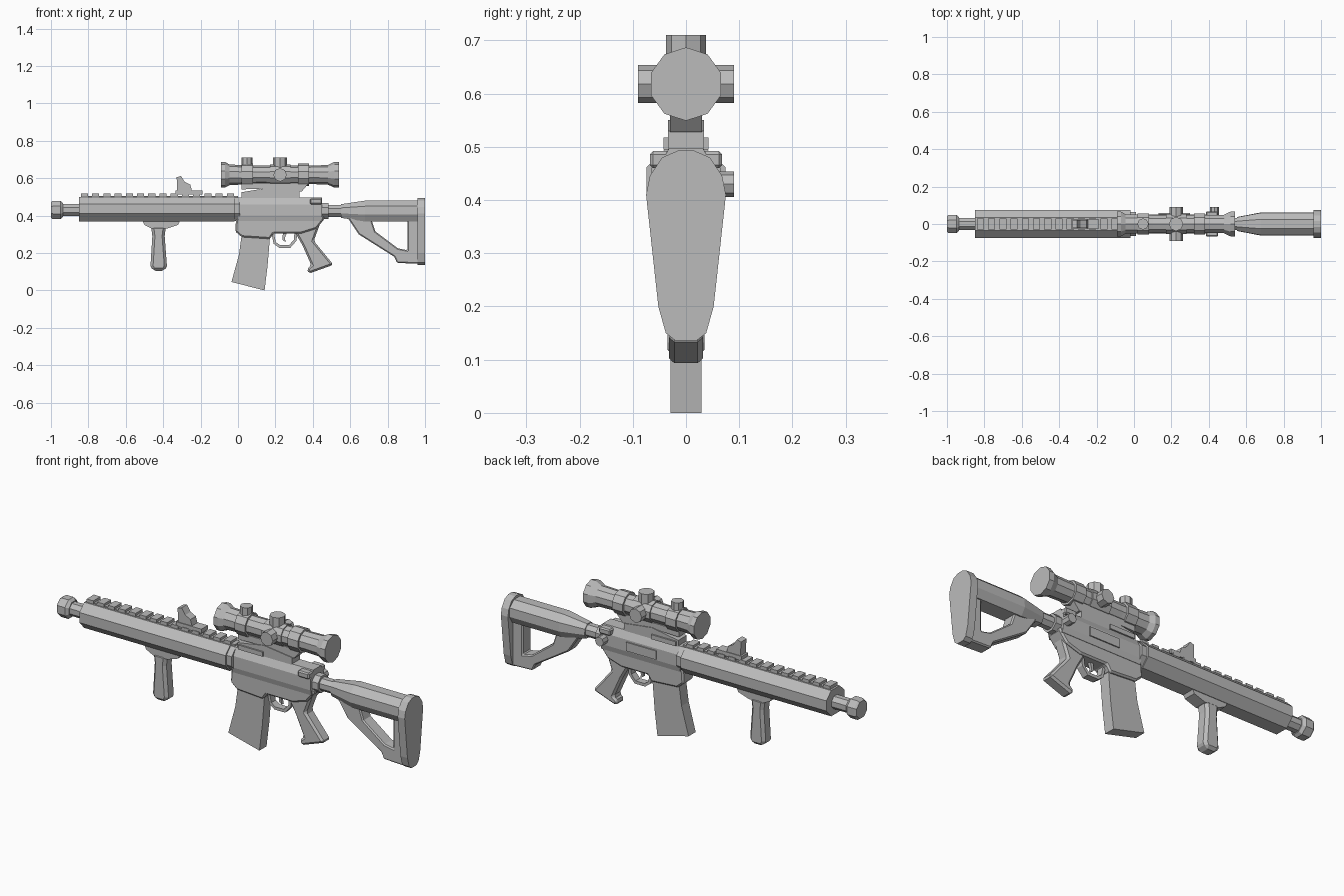
import bpy, bmesh, math
from mathutils import Matrix, Vector

cube = bpy.data.objects.get("Cube")
if cube:
    bpy.data.objects.remove(cube, do_unlink=True)

grey = bpy.data.materials.new("plain grey")
grey.use_nodes = True
grey.diffuse_color = (0.5, 0.5, 0.5, 1)
grey.node_tree.nodes["Principled BSDF"].inputs["Base Color"].default_value = (0.5, 0.5, 0.5, 1)


def finish(name, bm, chamfer=0):
    bmesh.ops.recalc_face_normals(bm, faces=bm.faces)
    mesh = bpy.data.meshes.new(name)
    bm.to_mesh(mesh)
    bm.free()
    mesh.materials.append(grey)
    obj = bpy.data.objects.new(name, mesh)
    bpy.context.collection.objects.link(obj)
    if chamfer:
        mod = obj.modifiers.new("Chamfer", 'BEVEL')
        mod.width, mod.segments, mod.limit_method = chamfer, 1, 'ANGLE'
        mod.angle_limit = math.radians(40)
    return obj


def slab(name, outline, half, chamfer=0, mid=0):
    """Side outline in x and z, given thickness across y."""
    bm = bmesh.new()
    face = bm.faces.new([bm.verts.new((x, mid - half, z)) for x, z in outline])
    out = bmesh.ops.extrude_face_region(bm, geom=[face])
    moved = [v for v in out["geom"] if isinstance(v, bmesh.types.BMVert)]
    bmesh.ops.translate(bm, verts=moved, vec=(0, 2 * half, 0))
    return finish(name, bm, chamfer)


def box(name, x0, x1, z0, z1, half, chamfer=0, mid=0):
    return slab(name, [(x0, z0), (x1, z0), (x1, z1), (x0, z1)], half, chamfer, mid)


def loft(name, rings):
    """Skin a list of equal-length point loops and cap both ends."""
    bm = bmesh.new()
    loops = [[bm.verts.new(p) for p in ring] for ring in rings]
    n = len(loops[0])
    for a, b in zip(loops, loops[1:]):
        for i in range(n):
            j = (i + 1) % n
            bm.faces.new((a[i], a[j], b[j], b[i]))
    bm.faces.new(loops[0])
    bm.faces.new(loops[-1])
    return finish(name, bm)


def turned(name, stations, z, sides=8):
    """Round part along x from (x, radius) stations."""
    steps = [math.tau * (i + 0.5) / sides for i in range(sides)]
    return loft(name, [[(x, r * math.cos(a), z + r * math.sin(a)) for a in steps]
                       for x, r in stations])


def knob(name, centre, radius, depth, axis, sides=8):
    bm = bmesh.new()
    turn = Vector((0, 0, 1)).rotation_difference(Vector(axis)).to_matrix().to_4x4()
    bmesh.ops.create_cone(bm, cap_ends=True, segments=sides, radius1=radius, radius2=radius,
                          depth=depth, matrix=Matrix.Translation(centre) @ turn)
    return finish(name, bm)


def mirrored(points):
    """Close a half section of (y, z) points about the middle plane."""
    return points + [(-y, z) for y, z in reversed(points)]


def section(x, points):
    return [(x, y, z) for y, z in mirrored(points)]


# Barrel and muzzle
turned("barrel", [(-0.95, 0.035), (-0.82, 0.035)], 0.43)
turned("muzzle", [(-1, 0.046), (-0.99, 0.053), (-0.95, 0.053), (-0.935, 0.04)], 0.43)

# Handguard with notched top rail
guard = [(0.035, 0.5), (0.074, 0.462), (0.074, 0.41), (0.035, 0.368)]
loft("handguard", [section(-0.85, guard), section(-0.02, guard)])
loft("handguard_collar", [section(x, [(y * 0.88, 0.435 + (z - 0.435) * 0.95) for y, z in guard])
                          for x in (-0.025, 0.01)])
box("rail_base", -0.83, 0, 0.49, 0.505, 0.025)
for i in range(14):
    x = -0.84 + i * 0.06
    box(f"rail_tooth_{i + 1}", x, x + 0.038, 0.5, 0.517, 0.029)

# Folding front sight
box("sight_base", -0.335, -0.19, 0.512, 0.534, 0.026)
slab("sight_post", [(-0.325, 0.53), (-0.245, 0.53), (-0.255, 0.565), (-0.285, 0.58),
                    (-0.305, 0.612), (-0.328, 0.605)], 0.022)

# Foregrip
slab("foregrip_mount", [(-0.51, 0.37), (-0.31, 0.37), (-0.32, 0.35), (-0.38, 0.33),
                        (-0.46, 0.33), (-0.5, 0.35)], 0.032)
slab("foregrip", [(-0.465, 0.345), (-0.385, 0.345), (-0.392, 0.29), (-0.38, 0.13),
                  (-0.392, 0.105), (-0.455, 0.105), (-0.468, 0.13), (-0.458, 0.29)], 0.035, 0.014)

# Receiver
upper = [(0.032, 0.497), (0.052, 0.46), (0.052, 0.4), (0.045, 0.372)]
loft("upper_receiver", [section(0, upper), section(0.45, upper)])
slab("lower_receiver", [(-0.01, 0.385), (-0.015, 0.315), (0.02, 0.285), (0.17, 0.275),
                        (0.19, 0.305), (0.34, 0.305), (0.42, 0.33), (0.46, 0.38), (0.46, 0.4)],
     0.043, 0.008)
box("charging_handle", 0.385, 0.45, 0.46, 0.492, 0.068, 0.006)
knob("forward_assist", (0.43, 0.068, 0.43), 0.024, 0.045, (0, 1, 0))
box("ejection_cover", 0.13, 0.3, 0.405, 0.45, 0.004, 0, 0.054)

# Magazine, pistol grip and trigger
slab("magazine", [(0.02, 0.3), (0.005, 0.19), (-0.035, 0.045), (0.142, 0), (0.158, 0.13),
                  (0.172, 0.3)], 0.029)
slab("pistol_grip", [(0.3, 0.32), (0.345, 0.24), (0.392, 0.135), (0.368, 0.115), (0.38, 0.09),
                     (0.51, 0.137), (0.405, 0.265), (0.44, 0.36)], 0.032, 0.01)
slab("trigger_guard", [(0.178, 0.31), (0.19, 0.25), (0.22, 0.228), (0.28, 0.228), (0.312, 0.265),
                       (0.318, 0.31), (0.302, 0.31), (0.298, 0.27), (0.274, 0.243),
                       (0.224, 0.243), (0.202, 0.258), (0.192, 0.31)], 0.018)
slab("trigger", [(0.24, 0.31), (0.262, 0.31), (0.25, 0.28), (0.255, 0.258), (0.238, 0.27)], 0.008)

# Stock
turned("buffer_tube", [(0.44, 0.034), (0.6, 0.034)], 0.425)
turned("buffer_ring", [(0.45, 0.046), (0.485, 0.046)], 0.425)
body = [(0.025, 0.48), (0.06, 0.45), (0.062, 0.405), (0.04, 0.368)]
neck = [(y * 0.6, 0.425 + (z - 0.425) * 0.65) for y, z in body]
loft("stock_body", [section(0.55, neck), section(0.68, body), section(0.97, body)])
slab("stock_strut", [(0.585, 0.39), (0.645, 0.3), (0.835, 0.18), (0.85, 0.147), (0.97, 0.142),
                     (0.97, 0.39), (0.905, 0.39), (0.905, 0.215), (0.855, 0.225),
                     (0.735, 0.315), (0.71, 0.39)], 0.034, 0.006)
butt = [(0.015, 0.493), (0.045, 0.48), (0.068, 0.445), (0.075, 0.41), (0.052, 0.2),
        (0.038, 0.15), (0.02, 0.136)]
loft("butt_pad", [section(0.96, butt), section(1, butt)])

# Scope
turned("scope_tube", [(-0.092, 0.069), (-0.07, 0.069), (-0.045, 0.055), (0.1, 0.049),
                      (0.4, 0.05), (0.48, 0.052), (0.515, 0.069), (0.54, 0.069)], 0.618, 10)
for label, x in (("front", 0.02), ("rear", 0.32)):
    turned(f"scope_ring_{label}", [(x, 0.06), (x + 0.06, 0.06)], 0.618, 10)
turned("turret_housing", [(0.17, 0.055), (0.28, 0.055)], 0.618, 10)
knob("top_turret", (0.225, 0, 0.675), 0.038, 0.07, (0, 0, 1))
knob("front_turret", (0.048, 0, 0.68), 0.03, 0.06, (0, 0, 1))
for side, y in (("front", -0.065), ("back", 0.065)):
    knob(f"side_turret_{side}", (0.225, y, 0.618), 0.036, 0.05, (0, 1, 0))

# Scope mount
slab("mount_bridge", [(0.02, 0.575), (0.38, 0.575), (0.34, 0.528), (0.28, 0.525),
                      (0.17, 0.545), (0.02, 0.54)], 0.03)
slab("mount_foot", [(0.02, 0.49), (0.33, 0.49), (0.33, 0.53), (0.17, 0.55), (0.02, 0.525)], 0.034)
box("mount_clamp", 0.03, 0.17, 0.495, 0.518, 0.042)
